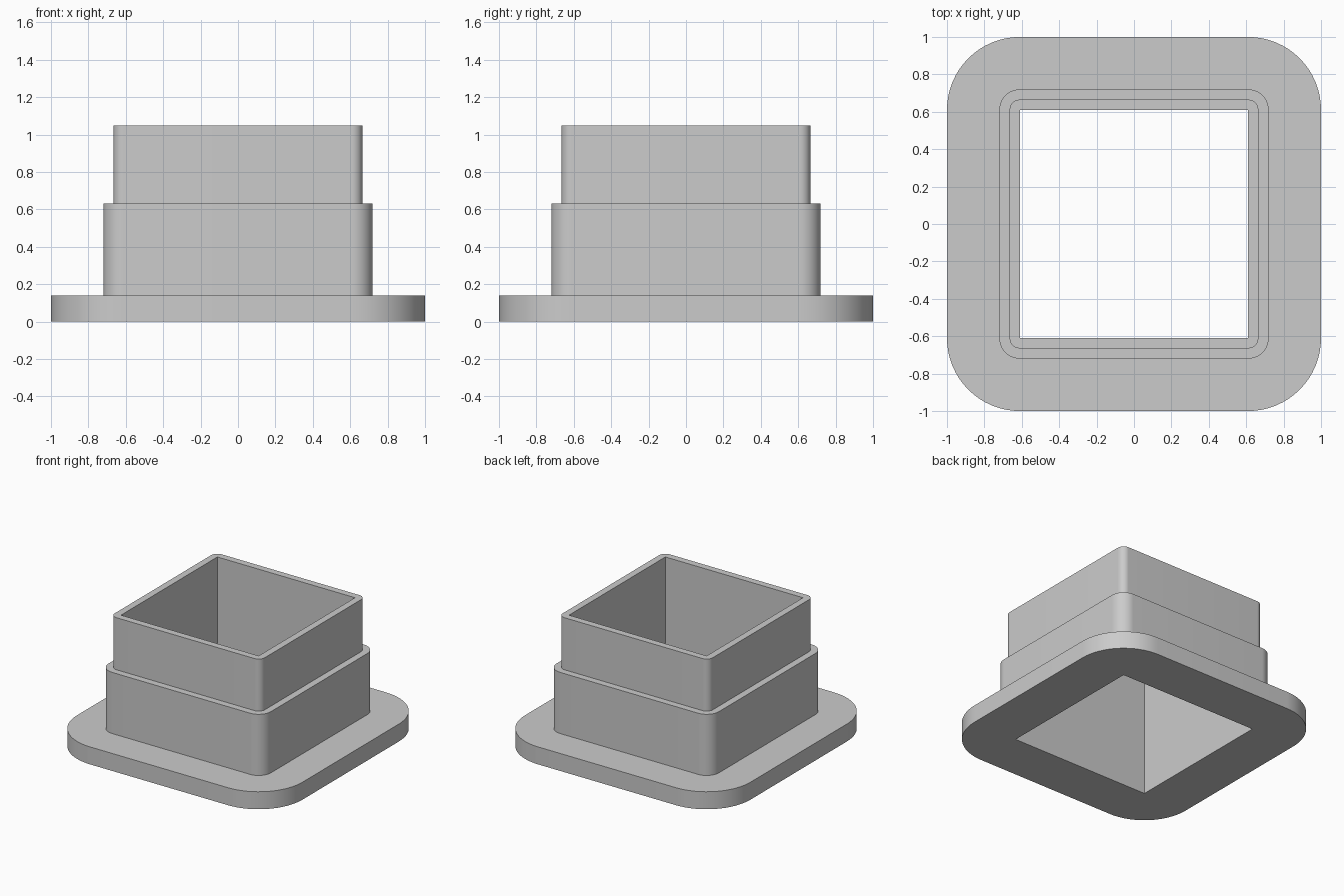
import bpy
import bmesh
from math import cos, sin, pi, radians

cube = bpy.data.objects.get("Cube")
if cube:
    bpy.data.objects.remove(cube, do_unlink=True)

SEGMENTS = 16  # steps per rounded corner

# Plain grey finish
grey = bpy.data.materials.new("plain grey")
grey.use_nodes = True
colour = (0.6, 0.6, 0.6, 1)
grey.diffuse_color = colour
grey.node_tree.nodes["Principled BSDF"].inputs["Base Color"].default_value = colour


def rounded_square(bm, half, radius, z):
    """Ring of vertices; a zero radius gives a sharp square."""
    ring = []
    for corner in range(4):
        mid = pi / 4 + corner * pi / 2
        cx = (half - radius) * (1 if cos(mid) > 0 else -1)
        cy = (half - radius) * (1 if sin(mid) > 0 else -1)
        for i in range(SEGMENTS + 1):
            a = (corner + i / SEGMENTS) * pi / 2
            ring.append(bm.verts.new((cx + radius * cos(a), cy + radius * sin(a), z)))
    return ring


# Section from the bore's lower edge, up the stepped outside, to its upper edge
base_top, step, top = 0.14, 0.63, 1.047
flange, lower, upper, bore = (1.0, 0.39), (0.72, 0.11), (0.665, 0.055), (0.61, 0.0)
section = [
    (bore, 0), (flange, 0), (flange, base_top),
    (lower, base_top), (lower, step),
    (upper, step), (upper, top), (bore, top),
]

# Skin the rings into one closed sleeve with a square through-hole
bm = bmesh.new()
rings = [rounded_square(bm, half, radius, z) for (half, radius), z in section]
count = len(rings[0])
for k, ring in enumerate(rings):
    following = rings[(k + 1) % len(rings)]
    for i in range(count):
        j = (i + 1) % count
        bm.faces.new((ring[i], ring[j], following[j], following[i]))
bmesh.ops.remove_doubles(bm, verts=bm.verts, dist=0.0001)
bmesh.ops.recalc_face_normals(bm, faces=bm.faces)

mesh = bpy.data.meshes.new("flanged_square_sleeve")
bm.to_mesh(mesh)
bm.free()
mesh.materials.append(grey)
sleeve = bpy.data.objects.new("flanged_square_sleeve", mesh)
bpy.context.collection.objects.link(sleeve)

# Smooth corners, crisp edges
bpy.ops.object.select_all(action="DESELECT")
sleeve.select_set(True)
bpy.context.view_layer.objects.active = sleeve
bpy.ops.object.shade_smooth_by_angle(angle=radians(30))
